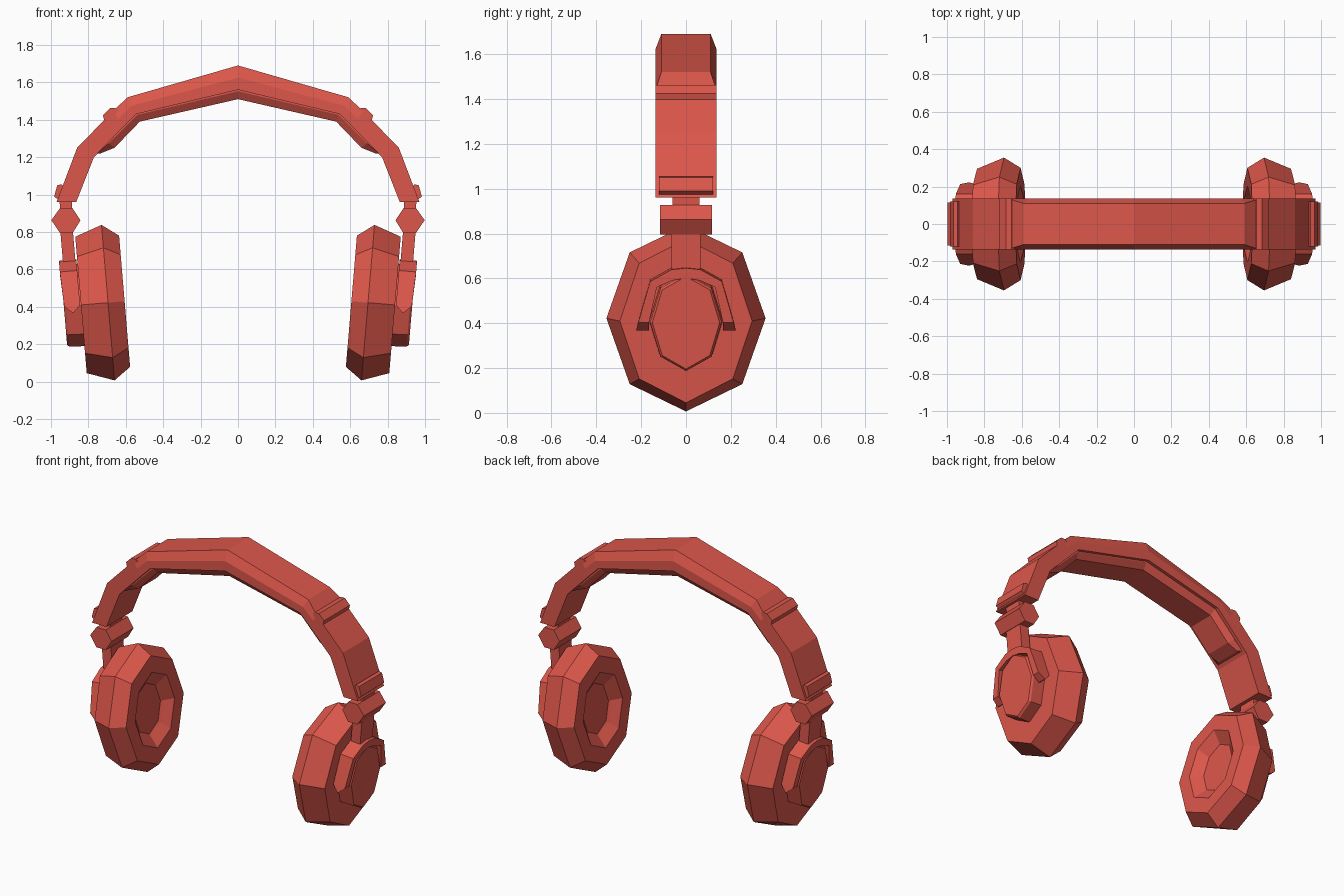
import bpy, bmesh, math
from mathutils import Vector

if "Cube" in bpy.data.objects:
    bpy.data.objects.remove(bpy.data.objects["Cube"])

red = bpy.data.materials.new("coral red")
red.diffuse_color = (0.72, 0.095, 0.07, 1)
red.use_nodes = True
red.node_tree.nodes["Principled BSDF"].inputs["Base Color"].default_value = red.diffuse_color

TILT = math.radians(4.8)
CUP = Vector((0.695, 0, 0.422))


def cup_space(u, y, v):
    """u points outward along the ear cup axis, v up along its face."""
    c, s = math.cos(TILT), math.sin(TILT)
    return CUP + Vector((u * c + v * s, y, v * c - u * s))


def loft(name, rings, mirror=False):
    """Skin a list of equal-length rings and cap both ends."""
    bm = bmesh.new()
    rows = [[bm.verts.new(p) for p in r] for r in rings]
    n = len(rows[0])
    for a, b in zip(rows, rows[1:]):
        for i in range(n):
            j = (i + 1) % n
            bm.faces.new((a[i], a[j], b[j], b[i]))
    bm.faces.new(rows[0][::-1])
    bm.faces.new(rows[-1])
    bmesh.ops.recalc_face_normals(bm, faces=bm.faces)
    mesh = bpy.data.meshes.new(name)
    bm.to_mesh(mesh)
    bm.free()
    mesh.materials.append(red)
    ob = bpy.data.objects.new(name, mesh)
    bpy.context.collection.objects.link(ob)
    if mirror:
        ob.modifiers.new("other side", 'MIRROR').use_mirror_merge = False
    return ob


def extrude_y(name, profile, half):
    """Extrude an x-z profile across the band, on both sides."""
    return loft(name, [[(x, y, z) for x, z in profile] for y in (-half, half)], True)


def both_halves(stations):
    """Mirror stations that start at x = 0 into a full arch."""
    return [[(-p[0], p[1], p[2]) for p in r] for r in stations[:0:-1]] + stations


def band_ring(outer, inner, y_out, y_in, chamfer):
    o, i = Vector((outer[0], 0, outer[1])), Vector((inner[0], 0, inner[1]))
    m = o.lerp(i, chamfer)
    w = max(y_out, y_in)
    half = [(o, y_out), (m, w), (i, y_in)]
    return ([(p.x, y, p.z) for p, y in half]
            + [(p.x, -y, p.z) for p, y in half[::-1]])


# headband arch, chamfered along the crown and square at the sides
loft("headband", both_halves([
    band_ring((0, 1.69), (0, 1.56), 0.11, 0.135, 0.5),
    band_ring((0.59, 1.52), (0.545, 1.43), 0.11, 0.135, 0.5),
    band_ring((0.67, 1.445), (0.61, 1.365), 0.135, 0.135, 0.5),
    band_ring((0.86, 1.25), (0.77, 1.20), 0.135, 0.135, 0.5),
    band_ring((0.97, 0.96), (0.865, 0.96), 0.135, 0.135, 0.5)]))

# cushion under the crown
loft("headband_pad", both_halves([
    band_ring((0, 1.58), (0, 1.51), 0.115, 0.09, 0.4),
    band_ring((0.545, 1.45), (0.525, 1.39), 0.115, 0.09, 0.4),
    band_ring((0.71, 1.29), (0.66, 1.25), 0.115, 0.09, 0.4),
    band_ring((0.775, 1.215), (0.735, 1.22), 0.115, 0.09, 0.4)]))

# raised collars and lower clips on the outside of the band
extrude_y("band_collar", [(0.64, 1.45), (0.655, 1.462), (0.685, 1.462),
                          (0.722, 1.425), (0.715, 1.395), (0.68, 1.40)], 0.135)
extrude_y("band_clip", [(0.93, 1.04), (0.943, 1.055), (0.966, 1.05),
                        (0.983, 0.99), (0.965, 0.975), (0.94, 0.98)], 0.12)

# hinge and the short neck that joins it to the band
extrude_y("hinge_neck", [(0.885, 0.90), (0.95, 0.90), (0.955, 0.98), (0.89, 0.98)], 0.06)
extrude_y("hinge", [(0.842, 0.863), (0.885, 0.927), (0.952, 0.927),
                    (0.998, 0.863), (0.952, 0.795), (0.883, 0.795)], 0.115)


def turned(name, profile):
    """Eight-sided oval part from (u, y radius, v radius) steps."""
    rings = []
    for u, ry, rv in profile:
        rings.append([cup_space(u, ry * math.sin(k * math.pi / 4),
                                rv * math.cos(k * math.pi / 4)) for k in range(8)])
    return loft(name, rings, True)


# ear cup with a recessed cushion opening on the inner side
turned("ear_cup", [(-0.035, 0.135, 0.165), (-0.045, 0.15, 0.18),
                   (-0.089, 0.205, 0.245), (-0.089, 0.30, 0.352),
                   (0.0, 0.355, 0.417), (0.145, 0.295, 0.366)])
turned("ear_cup_cap", [(0.13, 0.165, 0.222), (0.225, 0.16, 0.217), (0.237, 0.15, 0.207)])

# stem from hinge to fork
loft("yoke_stem", [[cup_space(u, y, v) for u, y in
                    ((0.155, -0.065), (0.222, -0.065), (0.222, 0.065), (0.155, 0.065))]
                   for v in (0.19, 0.41)], True)

# fork holding the cap: outer (y, v), inner (y, v), u range
half_fork = [((0, 0.245), (0, 0.20), 0.15, 0.243),
             ((0.065, 0.238), (0.06, 0.19), 0.15, 0.243),
             ((0.16, 0.185), (0.13, 0.16), 0.15, 0.243),
             ((0.213, 0.0), (0.165, 0.0), 0.15, 0.235),
             ((0.222, -0.038), (0.165, -0.038), 0.188, 0.194)]
fork = [((-o[0], o[1]), (-i[0], i[1]), a, b) for o, i, a, b in half_fork[:0:-1]] + half_fork
loft("yoke_fork", [[cup_space(a, *o), cup_space(b, *o), cup_space(b, *i), cup_space(a, *i)]
                   for o, i, a, b in fork], True)
